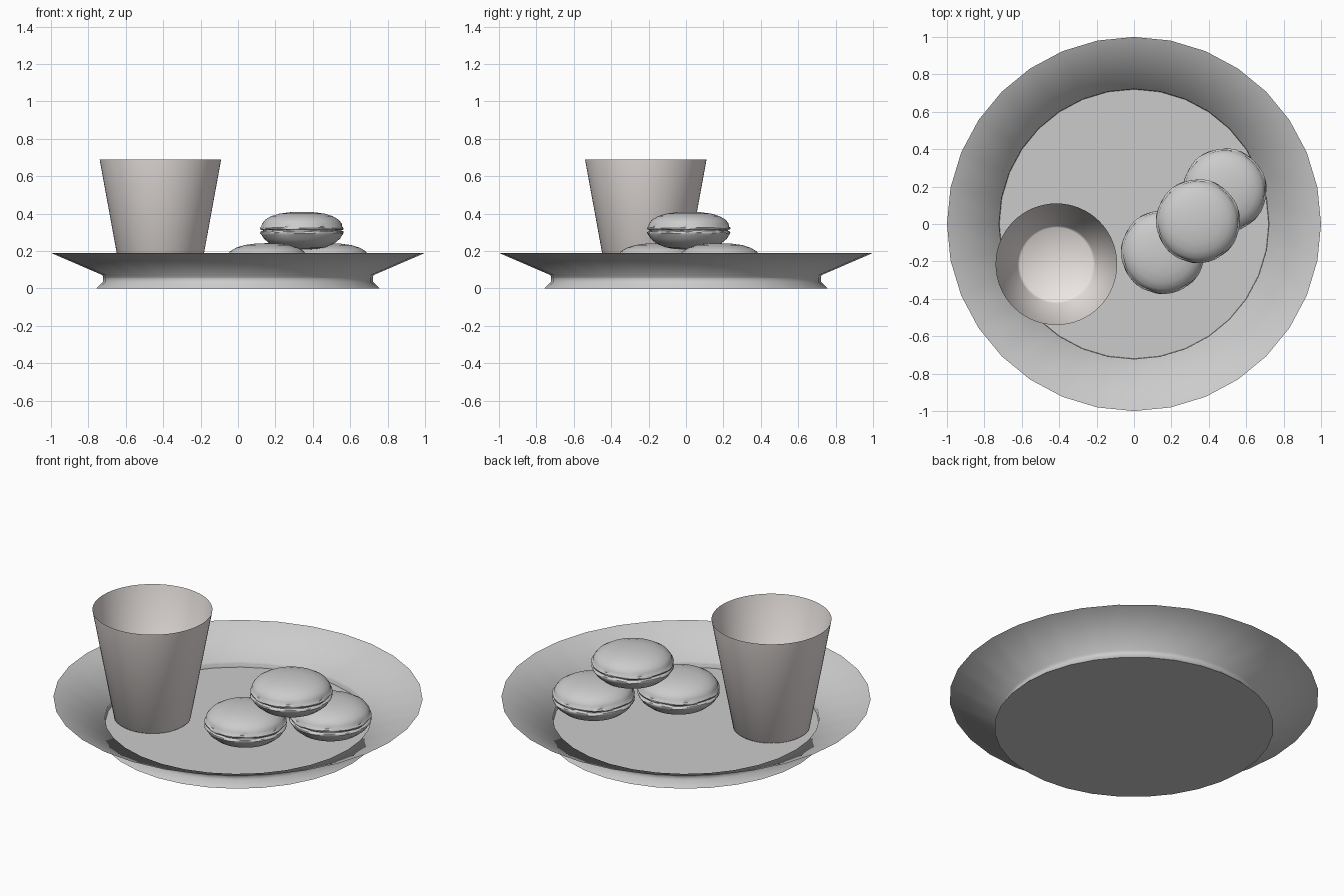
import bpy, bmesh, math

if "Cube" in bpy.data.objects:
    bpy.data.objects.remove(bpy.data.objects["Cube"])


def lathe(name, profile, sides, loc=(0, 0, 0), wobble=None, angle=30):
    """Revolve (radius, z) points about z; radius 0 becomes a pole."""
    bm = bmesh.new()
    rings = []
    for i, (r, z) in enumerate(profile):
        if r == 0:
            rings.append([bm.verts.new((0, 0, z))])
            continue
        ring = []
        for k in range(sides):
            a = 2 * math.pi * k / sides
            dr, dz = wobble(i, a) if wobble else (0, 0)
            ring.append(bm.verts.new(((r + dr) * math.cos(a), (r + dr) * math.sin(a), z + dz)))
        rings.append(ring)
    for lo, hi in zip(rings, rings[1:]):
        for k in range(sides):
            n = (k + 1) % sides
            if len(lo) == 1:
                bm.faces.new((lo[0], hi[n], hi[k]))
            elif len(hi) == 1:
                bm.faces.new((lo[k], lo[n], hi[0]))
            else:
                bm.faces.new((lo[k], lo[n], hi[n], hi[k]))
    bmesh.ops.recalc_face_normals(bm, faces=bm.faces)
    me = bpy.data.meshes.new(name)
    bm.to_mesh(me)
    bm.free()
    ob = bpy.data.objects.new(name, me)
    ob.location = loc
    bpy.context.collection.objects.link(ob)
    bpy.ops.object.select_all(action='DESELECT')
    ob.select_set(True)
    bpy.context.view_layer.objects.active = ob
    bpy.ops.object.shade_smooth_by_angle(angle=math.radians(angle))
    return ob


# Plate: flared foot, short wall, wide sloping rim, flat floor
lathe("plate", [(0, 0), (0.757, 0), (0.722, 0.035), (0.722, 0.07), (1.0, 0.19),
                (0.724, 0.073), (0.72, 0.038), (0, 0.038)], 32, angle=75)

# Tapered cup with a thin wall, softly shaded inside
cup = lathe("cup", [(0, 0.038), (0.195, 0.038), (0.208, 0.05), (0.325, 0.69),
                    (0.208, 0.058), (0.195, 0.046), (0, 0.044)],
            64, (-0.415, -0.215, 0), angle=75)
mat = bpy.data.materials.new("warm_white")
mat.diffuse_color = (0.85, 0.80, 0.78, 1)
mat.use_nodes = True
mat.node_tree.nodes["Principled BSDF"].inputs["Base Color"].default_value = mat.diffuse_color
cup.data.materials.append(mat)

# Biscuits: two domed shells with ruffled edges around a filling
shell = [(0, 0), (0.07, 0.002), (0.125, 0.012), (0.17, 0.03), (0.203, 0.057),
         (0.216, 0.078), (0.223, 0.088), (0.221, 0.095), (0.210, 0.099),
         (0.210, 0.105), (0.221, 0.108), (0.223, 0.116), (0.216, 0.121),
         (0.213, 0.138), (0.197, 0.159), (0.165, 0.178), (0.12, 0.192),
         (0.06, 0.2), (0, 0.202)]


def ruffle(i, a):
    if 6 <= i <= 12:
        return (0.002 * math.sin(7 * a + i) + 0.0015 * math.sin(13 * a + 2 * i),
                0.002 * math.sin(5 * a) + 0.001 * math.sin(11 * a))
    return (0, 0)


for name, loc in (("biscuit_left", (0.155, -0.15, 0.04)),
                  ("biscuit_right", (0.485, 0.18, 0.04)),
                  ("biscuit_top", (0.342, 0.015, 0.208))):
    lathe(name, shell, 48, loc, ruffle, angle=50)
